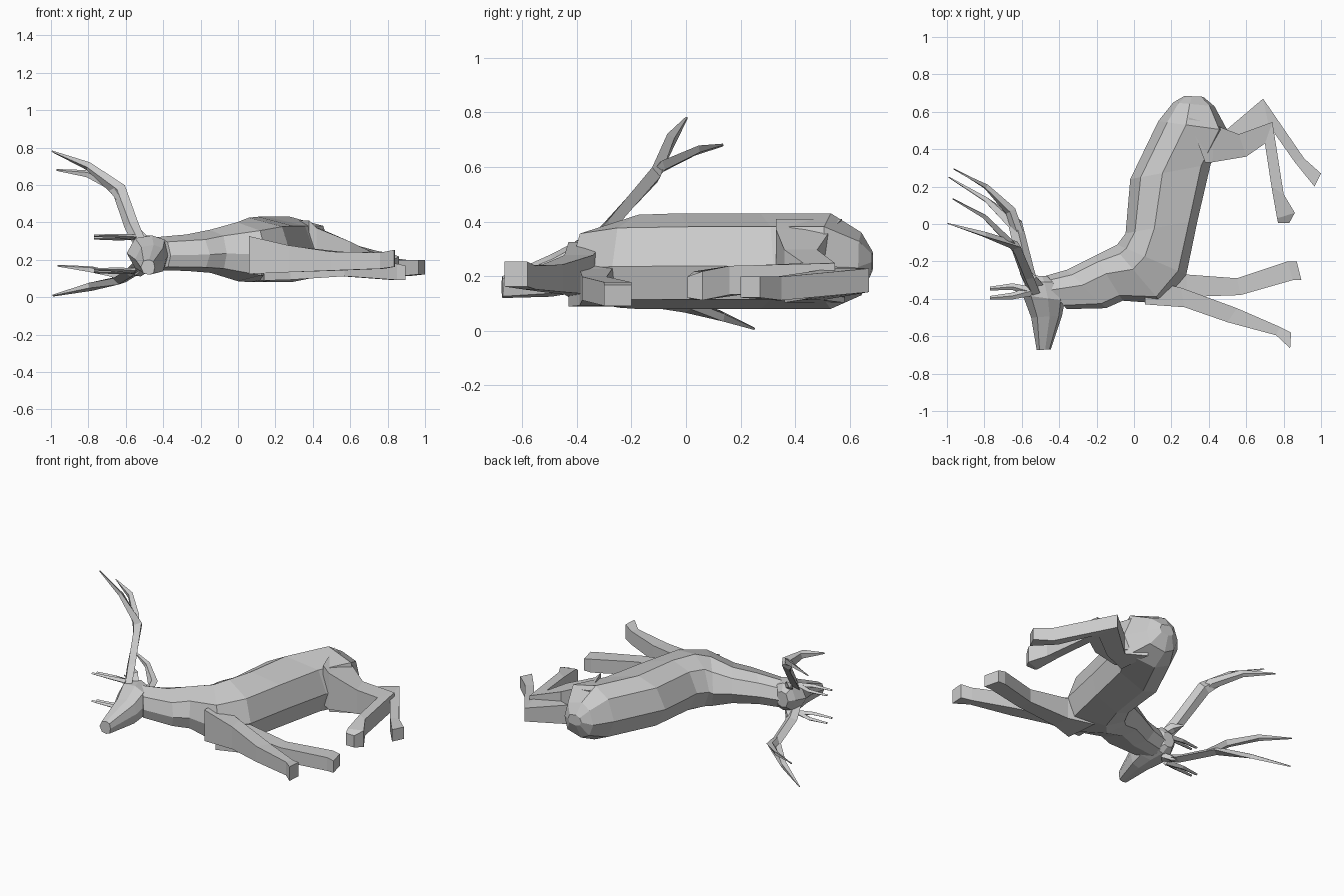
import bpy, bmesh
from mathutils import Vector

# section shapes: (position from left edge to right edge, position from low to high)
BODY = [(0, .47), (.13, .84), (.40, 1), (.88, .86), (1, .45), (.9, .10), (.42, 0), (.14, .14)]
ROUND = [(0, .5), (.2, .92), (.6, 1), (.9, .88), (1, .5), (.9, .08), (.6, 0), (.2, .08)]
BOX = [(0, .02), (0, .98), (1, .98), (1, .02)]


def skin(name, rings):
    bm = bmesh.new()
    loops = [[bm.verts.new(p) for p in ring] for ring in rings]
    n = len(loops[0])
    for a, b in zip(loops, loops[1:]):
        for i in range(n):
            j = (i + 1) % n
            bm.faces.new((a[i], a[j], b[j], b[i]))
    bm.faces.new(loops[0])
    bm.faces.new(loops[-1])
    bmesh.ops.recalc_face_normals(bm, faces=bm.faces)
    mesh = bpy.data.meshes.new(name)
    bm.to_mesh(mesh)
    bm.free()
    ob = bpy.data.objects.new(name, mesh)
    bpy.context.collection.objects.link(ob)
    return ob


def loft(name, section, stations):
    # station: left x, y, right x, y, low z, high z
    rings = []
    for lx, ly, rx, ry, z0, z1 in stations:
        rings.append([(lx + (rx - lx) * t, ly + (ry - ly) * t, z0 + (z1 - z0) * h)
                      for t, h in section])
    return skin(name, rings)


def tine(name, path):
    # path: x, y, z, half thickness; diamond section
    pts = [Vector(p[:3]) for p in path]
    rings = []
    for i, p in enumerate(pts):
        d = (pts[min(i + 1, len(pts) - 1)] - pts[max(i - 1, 0)]).normalized()
        side = d.cross(Vector((.7, -.4, 0))).normalized()
        up = side.cross(d)
        r = path[i][3]
        rings.append([p + side * r * .6, p + up * r, p - side * r * .6, p - up * r])
    return skin(name, rings)


# trunk and neck, lying on the side
loft("trunk_and_neck", BODY, [
    (.27, .685, .37, .68, .22, .29),
    (.21, .65, .43, .63, .13, .36),
    (.13, .55, .50, .50, .08, .43),
    (-.02, .24, .41, .32, .08, .43),
    (-.045, -.05, .34, .02, .08, .43),
    (-.09, -.11, .28, -.27, .08, .425),
    (-.11, -.12, .15, -.425, .085, .40),
    (-.21, -.17, -.06, -.41, .13, .36),
    (-.36, -.245, -.15, -.45, .14, .335),
    (-.50, -.285, -.36, -.455, .145, .32)])

# head pointing forward
loft("head", ROUND, [
    (-.54, -.275, -.46, -.28, .19, .29),
    (-.57, -.31, -.42, -.31, .155, .33),
    (-.595, -.38, -.37, -.41, .14, .33),
    (-.55, -.50, -.385, -.49, .125, .28),
    (-.52, -.675, -.445, -.67, .12, .20)])

# front legs
loft("upper_front_leg", BOX, [
    (.06, -.30, .06, -.43, .12, .33),
    (.25, -.34, .27, -.445, .13, .28),
    (.55, -.45, .50, -.525, .14, .245),
    (.78, -.55, .76, -.595, .15, .24),
    (.84, -.58, .835, -.665, .16, .255)])
loft("lower_front_leg", BOX, [
    (.12, -.22, .14, -.43, .085, .26),
    (.28, -.27, .28, -.39, .09, .23),
    (.55, -.29, .57, -.38, .11, .20),
    (.82, -.20, .85, -.30, .09, .18),
    (.87, -.20, .895, -.30, .09, .17)])

# hind legs
loft("upper_hind_leg", BOX, [
    (.29, .57, .38, .33, .15, .415),
    (.43, .53, .42, .33, .13, .375),
    (.56, .48, .60, .36, .14, .30),
    (.74, .545, .70, .43, .14, .25),
    (.80, .16, .735, .20, .13, .24),
    (.86, .06, .765, .03, .11, .22),
    (.83, .005, .77, .005, .12, .20)])
loft("lower_hind_leg", BOX, [
    (.38, .58, .40, .36, .10, .26),
    (.49, .50, .56, .42, .11, .24),
    (.69, .67, .72, .53, .14, .23),
    (.91, .35, .86, .33, .11, .20),
    (1.0, .27, .965, .20, .12, .20)])

# antlers: a beam, a side tine and brow tines each
tine("upper_antler_beam", [
    (-.53, -.37, .30, .035), (-.57, -.28, .385, .04), (-.635, -.115, .57, .042),
    (-.80, -.055, .70, .026), (-.995, .003, .78, .005)])
tine("upper_antler_tine", [
    (-.61, -.17, .51, .03), (-.67, -.09, .60, .032),
    (-.80, .04, .66, .022), (-.97, .135, .68, .005)])
tine("lower_antler_beam", [
    (-.53, -.37, .17, .035), (-.57, -.26, .13, .04), (-.635, .0, .09, .04),
    (-.79, .13, .055, .024), (-.99, .25, .008, .005)])
tine("lower_antler_tine", [
    (-.62, -.05, .10, .03), (-.66, .07, .12, .03),
    (-.79, .20, .15, .02), (-.965, .295, .168, .005)])
for label, z in (("upper", .32), ("lower", .14)):
    for place, y in (("front", -.395), ("rear", -.345)):
        dz = .008 if place == "front" else -.006
        tine(f"{label}_{place}_brow_tine", [
            (-.55, -.36, z, .025), (-.65, y + .01, z + dz, .018), (-.77, y, z + dz, .01)])

# ears beside the antler roots
tine("upper_ear", [(-.50, -.33, .30, .03), (-.54, -.29, .34, .03), (-.58, -.24, .35, .006)])
tine("lower_ear", [(-.50, -.33, .16, .03), (-.54, -.29, .13, .03), (-.58, -.24, .12, .006)])
